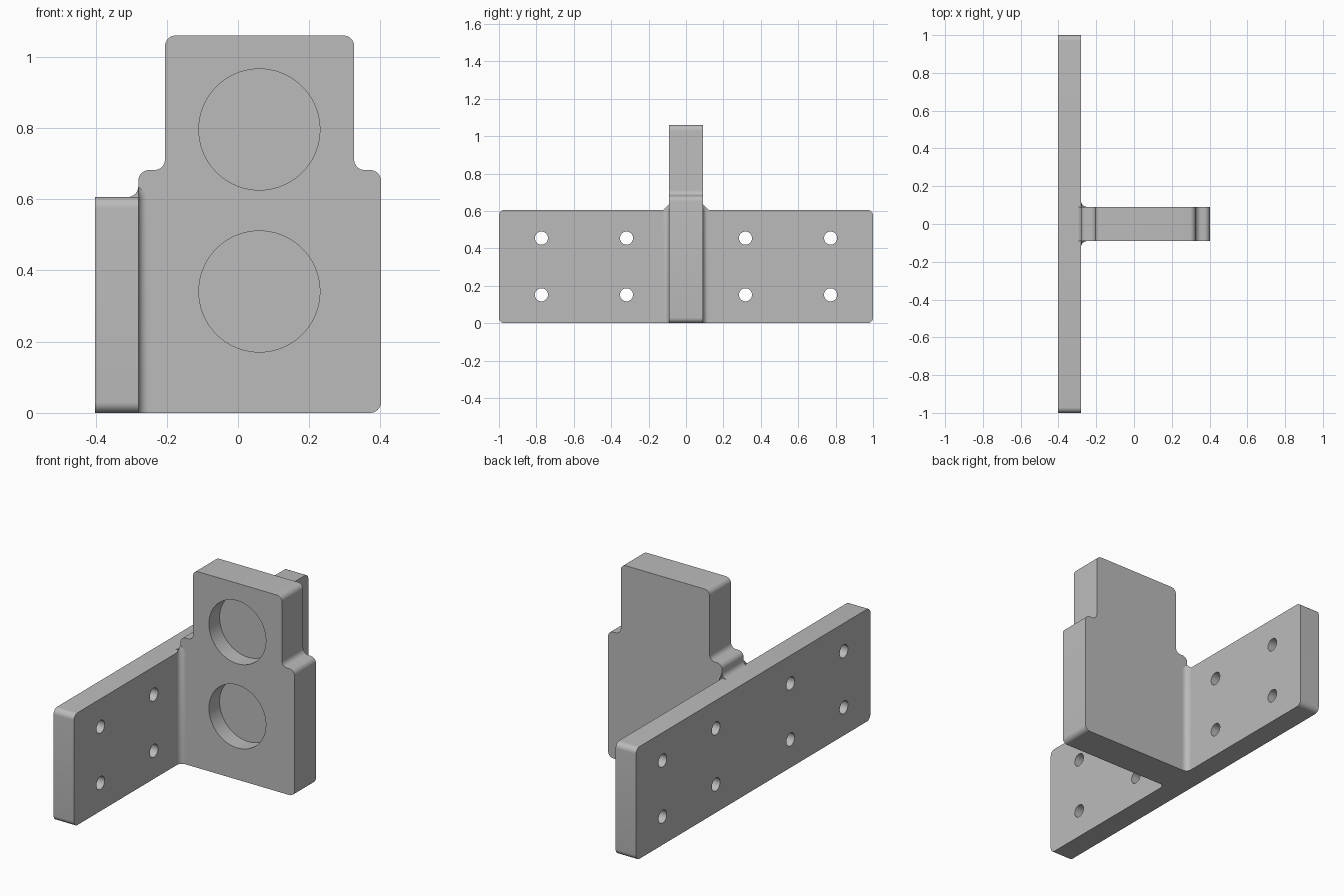
import bpy, bmesh, math
from mathutils import Vector

cube = bpy.data.objects.get("Cube")
if cube:
    bpy.data.objects.remove(cube, do_unlink=True)

grey = bpy.data.materials.new("plain grey")
grey.use_nodes = True
grey.diffuse_color = (0.5, 0.5, 0.5, 1)
grey.node_tree.nodes["Principled BSDF"].inputs["Base Color"].default_value = (0.5, 0.5, 0.5, 1)

R = 0.03                     # corner and fillet radius
HALF_T = 0.091               # half thickness of the upright
LEFT, FACE, RIGHT = -0.4015, -0.28, 0.4015
PLATE_H, SHOULDER, TOP = 0.606, 0.682, 1.06


def rounded(corners, steps=8):
    """Outline with right-angled corners (a, b, radius) turned into arcs."""
    out = []
    for i, (a, b, r) in enumerate(corners):
        p = Vector((a, b))
        if r == 0:
            out.append(p)
            continue
        u = (Vector(corners[i - 1][:2]) - p).normalized() * r
        v = (Vector(corners[(i + 1) % len(corners)][:2]) - p).normalized() * r
        for k in range(steps + 1):
            t = math.pi / 2 * k / steps
            out.append(p + u + v - v * math.cos(t) - u * math.sin(t))
    return out


def circle(a, b, r, n):
    return [Vector((a + r * math.cos(2 * math.pi * k / n),
                    b + r * math.sin(2 * math.pi * k / n))) for k in range(n)]


def prism(name, outlines, axis, lo, hi, apex=None):
    """Extrude outlines along an axis; an apex turns the far cap into a point."""
    bm = bmesh.new()
    place = {"x": lambda p, d: (d, p.x, p.y),
             "y": lambda p, d: (p.x, d, p.y),
             "z": lambda p, d: (p.x, p.y, d)}[axis]
    for pts in outlines:
        near = [bm.verts.new(place(p, lo)) for p in pts]
        far = [bm.verts.new(place(p, hi)) for p in pts]
        bm.faces.new(near)
        cap = bm.faces.new(far[::-1])
        for i in range(len(pts)):
            j = (i + 1) % len(pts)
            bm.faces.new((near[j], near[i], far[i], far[j]))
        if apex:
            tip = bmesh.ops.poke(bm, faces=[cap])["verts"][0]
            tip.co = apex
    bmesh.ops.recalc_face_normals(bm, faces=bm.faces)
    mesh = bpy.data.meshes.new(name)
    bm.to_mesh(mesh)
    bm.free()
    mesh.materials.append(grey)
    obj = bpy.data.objects.new(name, mesh)
    bpy.context.collection.objects.link(obj)
    return obj


def activate(obj):
    bpy.ops.object.select_all(action="DESELECT")
    obj.select_set(True)
    bpy.context.view_layer.objects.active = obj


def cut(obj, cutter):
    cutter.hide_render = True
    mod = obj.modifiers.new("holes", "BOOLEAN")
    mod.operation, mod.solver, mod.object = "DIFFERENCE", "EXACT", cutter
    activate(obj)
    bpy.ops.object.modifier_apply(modifier=mod.name)
    bpy.data.objects.remove(cutter, do_unlink=True)


# Long mounting plate with eight screw holes
plate = prism("mounting_plate", [rounded([(-1, 0, R), (1, 0, R),
              (1, PLATE_H, R), (-1, PLATE_H, R)])], "x", LEFT, FACE)
screws = [circle(s * y, z, 0.035, 32) for s in (-1, 1)
          for y in (0.318, 0.773) for z in (0.152, 0.455)]
cut(plate, prism("screw_cutter", screws, "x", LEFT - 0.1, FACE + 0.1))

# Stepped upright, blended onto the top of the plate
upright = prism("upright", [rounded([
    (FACE, 0, 0), (RIGHT, 0, R), (RIGHT, SHOULDER, R), (0.326, SHOULDER, R),
    (0.326, TOP, R), (-0.205, TOP, R), (-0.205, SHOULDER, R),
    (FACE, SHOULDER, R), (FACE, PLATE_H, R),
    (FACE - R, PLATE_H, 0), (FACE, PLATE_H, 0)])], "y", -HALF_T, HALF_T)

# Two round blind pockets in the front
pockets = [circle(0.06, z, 0.17, 72) for z in (0.341, 0.796)]
cut(upright, prism("pocket_cutter", pockets, "y", -HALF_T - 0.1, 0))

# Concave fillets between plate and upright
parts = [plate, upright]
for s, side in ((-1, "front"), (1, "back")):
    y = s * HALF_T
    parts.append(prism(side + "_fillet", [rounded([
        (FACE, y, 0), (FACE + R, y, 0), (FACE, y, R), (FACE, y + s * R, 0)])],
        "z", 0, PLATE_H, apex=(FACE, y, PLATE_H + R)))

for obj in parts:
    activate(obj)
    bpy.ops.object.shade_smooth_by_angle(angle=math.radians(30))
